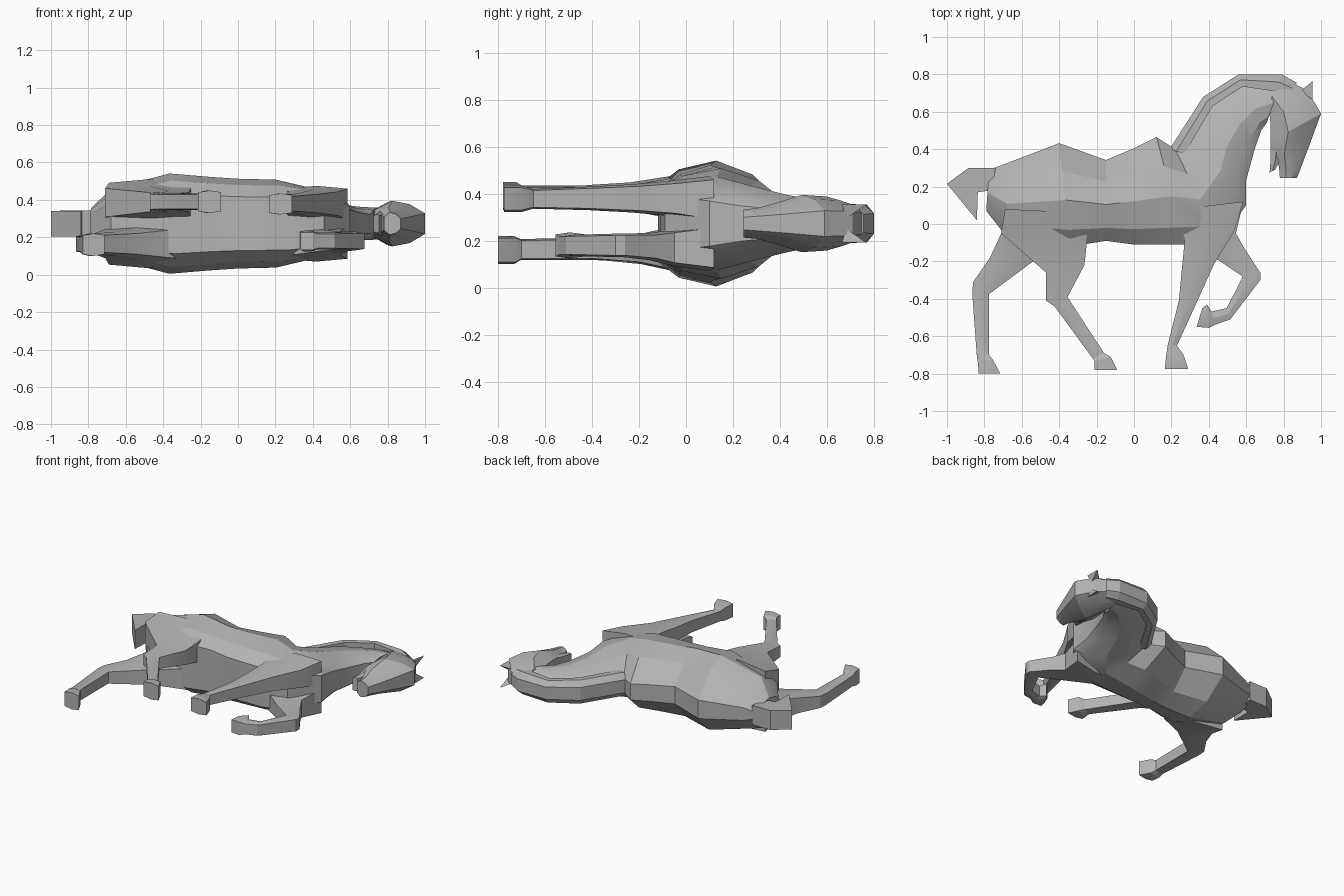
import bpy, bmesh, math
from mathutils import Vector

if "Cube" in bpy.data.objects:
    bpy.data.objects.remove(bpy.data.objects["Cube"], do_unlink=True)

grey = bpy.data.materials.new("plain grey")
COL = (0.45, 0.45, 0.45, 1)
grey.diffuse_color = COL
grey.use_nodes = True
grey.node_tree.nodes["Principled BSDF"].inputs["Base Color"].default_value = COL

MID = 0.273  # height of the horse's plane of symmetry

# Half cross-sections: (fraction from first edge to second, width factor)
BARREL = [(0, .25), (.27, .78), (.55, 1), (.84, .86), (1, .6)]
BOX = [(0, .85), (.5, 1), (1, .85)]
HEAD = [(0, .45), (.3, .85), (.65, 1), (1, .6)]
MANE = [(0, .55), (.45, 1), (1, 1)]


def finish(name, bm):
    bmesh.ops.recalc_face_normals(bm, faces=bm.faces)
    mesh = bpy.data.meshes.new(name)
    bm.to_mesh(mesh)
    bm.free()
    mesh.materials.append(grey)
    obj = bpy.data.objects.new(name, mesh)
    bpy.context.collection.objects.link(obj)
    bpy.ops.object.select_all(action='DESELECT')
    obj.select_set(True)
    bpy.context.view_layer.objects.active = obj
    bpy.ops.object.shade_smooth_by_angle(angle=math.radians(22))
    return obj


def loft(name, stations, section):
    """Stations: (ax, ay, bx, by, z centre, half width), joined by quads."""
    bm = bmesh.new()
    rings = []
    for ax, ay, bx, by, zc, hw in stations:
        pts = [(t, f) for t, f in section] + [(t, -f) for t, f in reversed(section)]
        rings.append([bm.verts.new((ax + (bx - ax) * t, ay + (by - ay) * t, zc + f * hw))
                      for t, f in pts])
    n = len(rings[0])
    for r, s in zip(rings, rings[1:]):
        for i in range(n):
            j = (i + 1) % n
            bm.faces.new((r[i], r[j], s[j], s[i]))
    bm.faces.new(rings[0])
    bm.faces.new(rings[-1])
    return finish(name, bm)


# Torso running on into the neck: back edge to belly edge
loft("torso_and_neck", [
    (-.775, .29, -.79, .07, MID, .085),
    (-.68, .325, -.68, -.07, MID, .185),
    (-.40, .432, -.34, -.12, MID, .268),
    (-.15, .342, -.15, -.09, MID, .25),
    (.0, .405, .0, -.11, MID, .24),
    (.12, .465, .27, -.11, MID, .235),
    (.22, .40, .46, -.09, MID, .20),
    (.29, .50, .60, .10, MID, .16),
    (.37, .64, .60, .235, MID, .125),
    (.48, .71, .645, .40, MID, .10),
    (.62, .76, .68, .50, MID, .09),
    (.79, .78, .71, .54, MID, .085),
], BARREL)

# Mane band along the crest
loft("mane", [
    (.19, .40, .27, .375, MID, .085),
    (.37, .68, .42, .63, MID, .085),
    (.56, .80, .58, .735, MID, .08),
    (.79, .80, .75, .71, MID, .08),
    (.87, .755, .82, .69, MID, .07),
], MANE)

# Head, from the poll to the muzzle
loft("head", [
    (.77, .80, .72, .62, MID, .08),
    (.93, .71, .73, .54, MID, .115),
    (1.0, .59, .73, .44, MID, .122),
    (.93, .40, .735, .36, MID, .085),
    (.885, .28, .775, .31, MID, .065),
    (.87, .245, .78, .245, MID, .06),
], HEAD)
loft("lower_jaw", [
    (.80, .42, .73, .42, MID, .075),
    (.78, .34, .73, .34, MID, .06),
    (.755, .29, .725, .275, MID, .05),
], BOX)

# Ears: three-sided spikes
for side, label in ((1, "left"), (-1, "right")):
    bm = bmesh.new()
    base = [bm.verts.new(p) for p in ((.89, .71, MID + side * .05),
                                      (.955, .665, MID + side * .08),
                                      (.94, .68, MID + side * .02))]
    tip = bm.verts.new((.955, .765, MID + side * .08))
    bm.faces.new(base)
    for i in range(3):
        bm.faces.new((base[i], base[(i + 1) % 3], tip))
    finish(label + "_ear", bm)

# Tail, flaring to a blunt cut end
loft("tail", [
    (-.74, .30, -.76, .18, MID, .07),
    (-.885, .30, -.835, .17, MID, .07),
    (-1.0, .215, -.84, .02, MID, .068),
], [(0, 1), (1, 1)])

# Legs: rear edge to front edge, from the hip or shoulder down to the hoof
loft("left_hind_leg", [
    (-.69, .08, -.27, .06, .385, .125),
    (-.71, -.05, -.25, -.08, .385, .09),
    (-.47, -.26, -.265, -.22, .388, .06),
    (-.47, -.41, -.355, -.39, .39, .048),
    (-.425, -.44, -.33, -.43, .39, .045),
    (-.22, -.72, -.16, -.69, .39, .045),
    (-.21, -.735, -.125, -.71, .39, .06),
    (-.21, -.78, -.09, -.78, .39, .06),
], BOX)
loft("right_hind_leg", [
    (-.69, .08, -.27, .06, .16, .125),
    (-.71, -.05, -.34, -.10, .165, .09),
    (-.77, -.18, -.54, -.20, .165, .065),
    (-.86, -.31, -.775, -.375, .165, .05),
    (-.865, -.37, -.775, -.39, .165, .048),
    (-.84, -.71, -.775, -.70, .162, .045),
    (-.835, -.74, -.755, -.725, .16, .06),
    (-.83, -.80, -.715, -.80, .16, .06),
], BOX)
loft("left_front_leg", [
    (.25, .08, .585, .12, .375, .10),
    (.27, -.10, .535, -.04, .38, .075),
    (.255, -.25, .43, -.21, .38, .06),
    (.24, -.41, .335, -.42, .38, .05),
    (.18, -.65, .23, -.65, .378, .042),
    (.172, -.70, .265, -.70, .378, .056),
    (.165, -.775, .29, -.775, .378, .056),
], BOX)
loft("right_front_leg", [
    (.25, .08, .585, .12, .17, .10),
    (.30, -.08, .545, -.05, .17, .075),
    (.43, -.18, .59, -.13, .175, .058),
    (.58, -.28, .675, -.26, .18, .05),
    (.575, -.295, .675, -.30, .18, .05),
    (.495, -.45, .515, -.51, .18, .045),
    (.415, -.468, .43, -.54, .18, .045),
    (.39, -.43, .40, -.555, .18, .055),
    (.365, -.45, .335, -.55, .18, .055),
], BOX)
